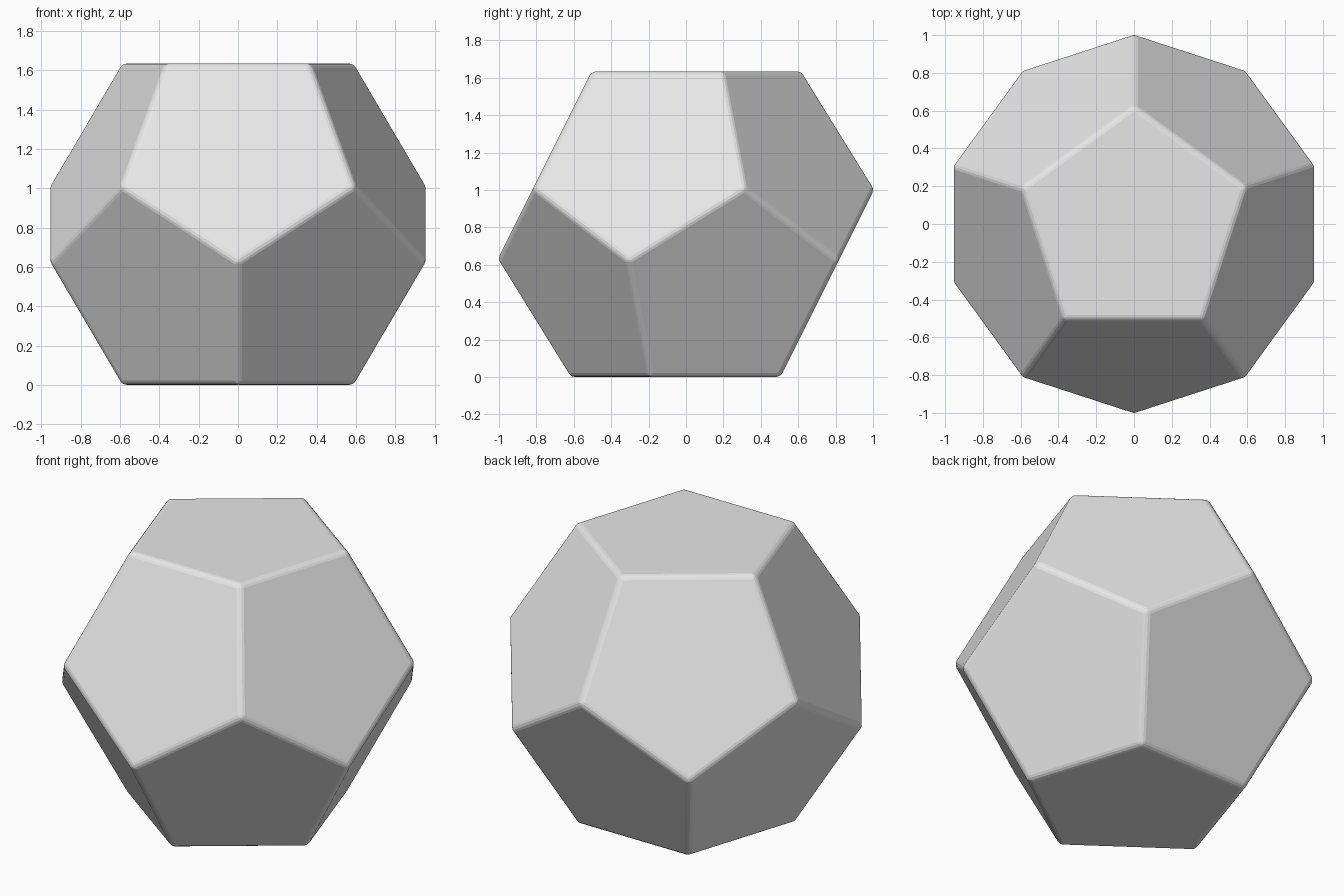
import bpy, bmesh, math

cube = bpy.data.objects.get("Cube")
if cube:
    bpy.data.objects.remove(cube, do_unlink=True)

PHI = (1 + math.sqrt(5)) / 2
HEIGHT = 1.634
RING = HEIGHT / PHI          # radius of the two middle rings
CAP = RING / PHI             # radius of the top and bottom pentagons
LOW = HEIGHT - RING          # height of the lower middle ring

mat = bpy.data.materials.new("light grey")
mat.use_nodes = True
grey = (0.8, 0.8, 0.8, 1)
mat.diffuse_color = grey
mat.node_tree.nodes["Principled BSDF"].inputs["Base Color"].default_value = grey

bm = bmesh.new()


def ring(radius, z, start):
    """Five points around the vertical axis, first one at the start angle."""
    angles = [start + i * math.tau / 5 for i in range(5)]
    return [bm.verts.new((radius * math.cos(a), radius * math.sin(a), z)) for a in angles]


# Four rings of corners; the lower pair is turned by a tenth of a circle
back = math.pi / 2
turned = back + math.pi / 5
top, upper = ring(CAP, HEIGHT, back), ring(RING, RING, back)
lower, bottom = ring(RING, LOW, turned), ring(CAP, 0, turned)

# Twelve pentagons: two caps, five upper and five lower sides
bm.faces.new(top)
bm.faces.new(bottom[::-1])
for i in range(5):
    j = (i + 1) % 5
    bm.faces.new((top[i], upper[i], lower[i], upper[j], top[j]))
    bm.faces.new((bottom[i], bottom[j], lower[j], upper[j], lower[i]))
bmesh.ops.recalc_face_normals(bm, faces=bm.faces)

# Narrow rounded edges
bmesh.ops.bevel(bm, geom=bm.edges[:], offset=0.024, offset_type='OFFSET',
                segments=3, profile=0.5, affect='EDGES', clamp_overlap=True)

mesh = bpy.data.meshes.new("dodecahedron")
bm.to_mesh(mesh)
bm.free()
mesh.materials.append(mat)
body = bpy.data.objects.new("dodecahedron", mesh)
bpy.context.collection.objects.link(body)
